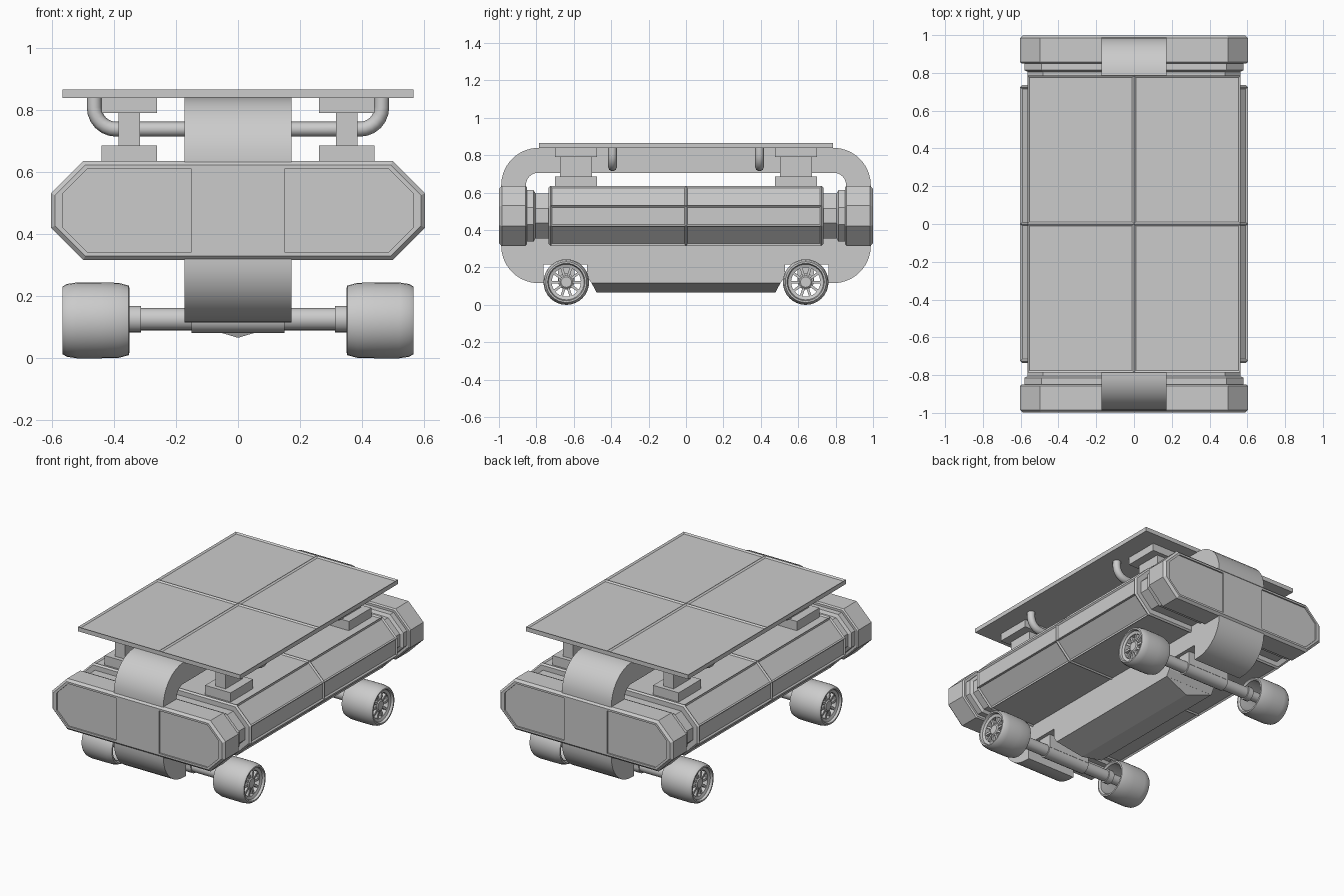
import bpy, bmesh
from math import sin, cos, pi, radians
from mathutils import Matrix, Vector

if "Cube" in bpy.data.objects:
    bpy.data.objects.remove(bpy.data.objects["Cube"])


def finish(bm, name, smooth=False):
    bmesh.ops.remove_doubles(bm, verts=bm.verts, dist=1e-5)
    bmesh.ops.recalc_face_normals(bm, faces=bm.faces)
    me = bpy.data.meshes.new(name)
    bm.to_mesh(me)
    bm.free()
    ob = bpy.data.objects.new(name, me)
    bpy.context.collection.objects.link(ob)
    if smooth:
        me.shade_smooth()
        me.set_sharp_from_angle(angle=radians(32))
    return ob


def loft(rings):
    """Skin equal-length rings of points and cap both ends."""
    bm = bmesh.new()
    vs = [[bm.verts.new(p) for p in r] for r in rings]
    n = len(vs[0])
    for a, b in zip(vs, vs[1:]):
        for i in range(n):
            bm.faces.new((a[i], a[(i + 1) % n], b[(i + 1) % n], b[i]))
    bm.faces.new(vs[0])
    bm.faces.new(vs[-1])
    bmesh.ops.recalc_face_normals(bm, faces=bm.faces)
    return bm


def box(name, x0, x1, y0, y1, z0, z1):
    rings = [[(x0, y0, z), (x1, y0, z), (x1, y1, z), (x0, y1, z)] for z in (z0, z1)]
    return finish(loft(rings), name)


def lathe(name, prof, y, z, side, seg=32):
    """Revolve a closed (x, radius) loop around an axle line."""
    bm = bmesh.new()
    rings = [[bm.verts.new((side * x, y + r * cos(2 * pi * k / seg), z + r * sin(2 * pi * k / seg)))
              for x, r in prof] for k in range(seg)]
    n = len(prof)
    for k in range(seg):
        a, b = rings[k], rings[(k + 1) % seg]
        for i in range(n):
            j = (i + 1) % n
            bm.faces.new((a[i], a[j], b[j], b[i]))
    return finish(bm, name, True)


def octagon(y, d):
    """Hull cross-section at y, inset by d."""
    x, z0, z1 = 0.603 - d, 0.316 + d, 0.636 - d
    c = 0.105 - 0.59 * d
    return [(x, y, z0 + c), (x, y, z1 - c), (x - c, y, z1), (c - x, y, z1),
            (-x, y, z1 - c), (-x, y, z0 + c), (c - x, y, z0), (x - c, y, z0)]


def arc(cy, cz, r, a0, a1, n=9):
    return [(cy + r * cos(radians(a0 + (a1 - a0) * i / n)),
             cz + r * sin(radians(a0 + (a1 - a0) * i / n))) for i in range(n + 1)]


def slab(name, yz, w):
    return finish(loft([[(x, y, z) for y, z in yz] for x in (-w, w)]), name, True)


# centre hull with recessed panels on its long faces
bm = loft([octagon(y, d) for y, d in ((-0.735, 0.01), (-0.725, 0), (0, 0), (0.725, 0), (0.735, 0.01))])
bm.normal_update()
panels = [f for f in bm.faces if abs(f.normal.y) < 0.1]
bmesh.ops.inset_individual(bm, faces=panels, thickness=0.013, depth=-0.008)
finish(bm, "centre_hull")

# necks and end caps
for s, end in ((-1, "front"), (1, "back")):
    finish(loft([octagon(s * y, d) for y, d in
                 ((0.70, 0.04), (0.805, 0.04), (0.815, 0.022), (0.87, 0.022))]), end + "_neck")
    cap = finish(loft([octagon(s * y, d) for y, d in
                       ((0.85, 0.008), (0.857, 0), (0.985, 0), (0.999, 0.014))]), end + "_cap")
    for t in (-1, 1):
        pts = [(0.15, 0.342), (0.485, 0.342), (0.565, 0.422), (0.565, 0.53), (0.485, 0.61), (0.15, 0.61)]
        cut = finish(loft([[(t * x, s * y, z) for x, z in pts] for y in (0.99, 1.05)]), "panel_cutter")
        cut.hide_render = True
        cut.hide_viewport = True
        m = cap.modifiers.new("panel", "BOOLEAN")
        m.object = cut
        m.operation = "DIFFERENCE"
        m.solver = "EXACT"

# upper half of the central band
Y, R = 0.988, 0.20
slab("upper_band",
     [(Y, 0.45)] + arc(Y - R, 0.84 - R, R, 0, 90) + arc(R - Y, 0.84 - R, R, 90, 180) + [(-Y, 0.45), (-0.856, 0.45)]
     + arc(-0.791, 0.641, 0.065, 180, 90, 6) + arc(0.791, 0.641, 0.065, 90, 0, 6) + [(0.856, 0.45)], 0.172)

# lower half with notches for the axles
notch = [(0.762, 0.116), (0.762, 0.215), (0.53, 0.215), (0.53, 0.155), (0.505, 0.116)]
slab("lower_band",
     [(-Y, 0.45)] + arc(R - Y, 0.116 + R, R, 180, 270) + [(-y, z) for y, z in notch]
     + notch[::-1] + arc(Y - R, 0.116 + R, R, -90, 0) + [(Y, 0.45)], 0.172)

# shallow V keel
finish(loft([[(-0.172, s * 0.505, 0.117), (0.172, s * 0.505, 0.117), (0, s * 0.478, 0.066)]
             for s in (-1, 1)]), "keel")

# roof panel with four recessed cells
bm = loft([[(-0.565, -0.785, z), (0.565, -0.785, z), (0.565, 0.785, z), (-0.565, 0.785, z)]
           for z in (0.838, 0.865)])
for no in ((1, 0, 0), (0, 1, 0)):
    bmesh.ops.bisect_plane(bm, geom=bm.verts[:] + bm.edges[:] + bm.faces[:], plane_co=(0, 0, 0), plane_no=no)
bm.normal_update()
bmesh.ops.inset_individual(bm, faces=[f for f in bm.faces if f.normal.z > 0.9], thickness=0.015, depth=-0.008)
finish(bm, "roof_panel")

for sx in (-1, 1):
    for sy in (-1, 1):
        # roof supports
        cx, cy = sx * 0.35, sy * 0.588
        for part, hx, hy, z0, z1 in (("support_base", 0.089, 0.112, 0.62, 0.686),
                                     ("support_post", 0.035, 0.085, 0.68, 0.795),
                                     ("support_head", 0.089, 0.112, 0.79, 0.84)):
            box(part, cx - hx, cx + hx, cy - hy, cy + hy, z0, z1)

        # bent pipe from the roof to the band
        path = [(0.463, 0.845)] + arc(0.393, 0.808, 0.07, 0, -90, 6) + [(0.16, 0.738)]
        cu = bpy.data.curves.new("roof_pipe", "CURVE")
        cu.dimensions = "3D"
        cu.bevel_depth = 0.024
        cu.bevel_resolution = 2
        sp = cu.splines.new("POLY")
        sp.points.add(len(path) - 1)
        for p, (x, z) in zip(sp.points, path):
            p.co = (sx * x, sy * 0.393, z, 1)
        bpy.context.collection.objects.link(bpy.data.objects.new("roof_pipe", cu))

        # tyre, rim, hub and spokes
        wy, wz = sy * 0.64, 0.122
        lathe("tyre", [(0.35, 0.104), (0.352, 0.112), (0.385, 0.121), (0.44, 0.122), (0.52, 0.122),
                       (0.552, 0.117), (0.565, 0.109), (0.565, 0.1), (0.548, 0.094), (0.36, 0.094)], wy, wz, sx)
        lathe("rim", [(0.515, 0.098), (0.515, 0.078), (0.545, 0.078), (0.552, 0.098)], wy, wz, sx)
        lathe("hub", [(0.50, 0), (0.50, 0.036), (0.54, 0.036), (0.546, 0.028), (0.546, 0)], wy, wz, sx, 24)
        bm = bmesh.new()
        for k in range(10):
            mat = (Matrix.Translation((sx * 0.53, wy, wz)) @ Matrix.Rotation(2 * pi * k / 10, 4, "X")
                   @ Matrix.Translation((0, 0.057, 0)) @ Matrix.Diagonal((0.022, 0.054, 0.014, 1)))
            bmesh.ops.create_cube(bm, size=1, matrix=mat)
        finish(bm, "spokes")

        # axle half with stepped collar
        lathe("axle", [(0, 0), (0, 0.044), (0.15, 0.044), (0.15, 0.036), (0.313, 0.036), (0.313, 0.043),
                       (0.35, 0.043), (0.35, 0.03), (0.51, 0.03), (0.51, 0)], wy, 0.126, sx, 20)

# axle mounts
for sy in (-1, 1):
    box("axle_mount", -0.15, 0.15, sy * 0.64 - 0.045, sy * 0.64 + 0.045, 0.13, 0.23)
